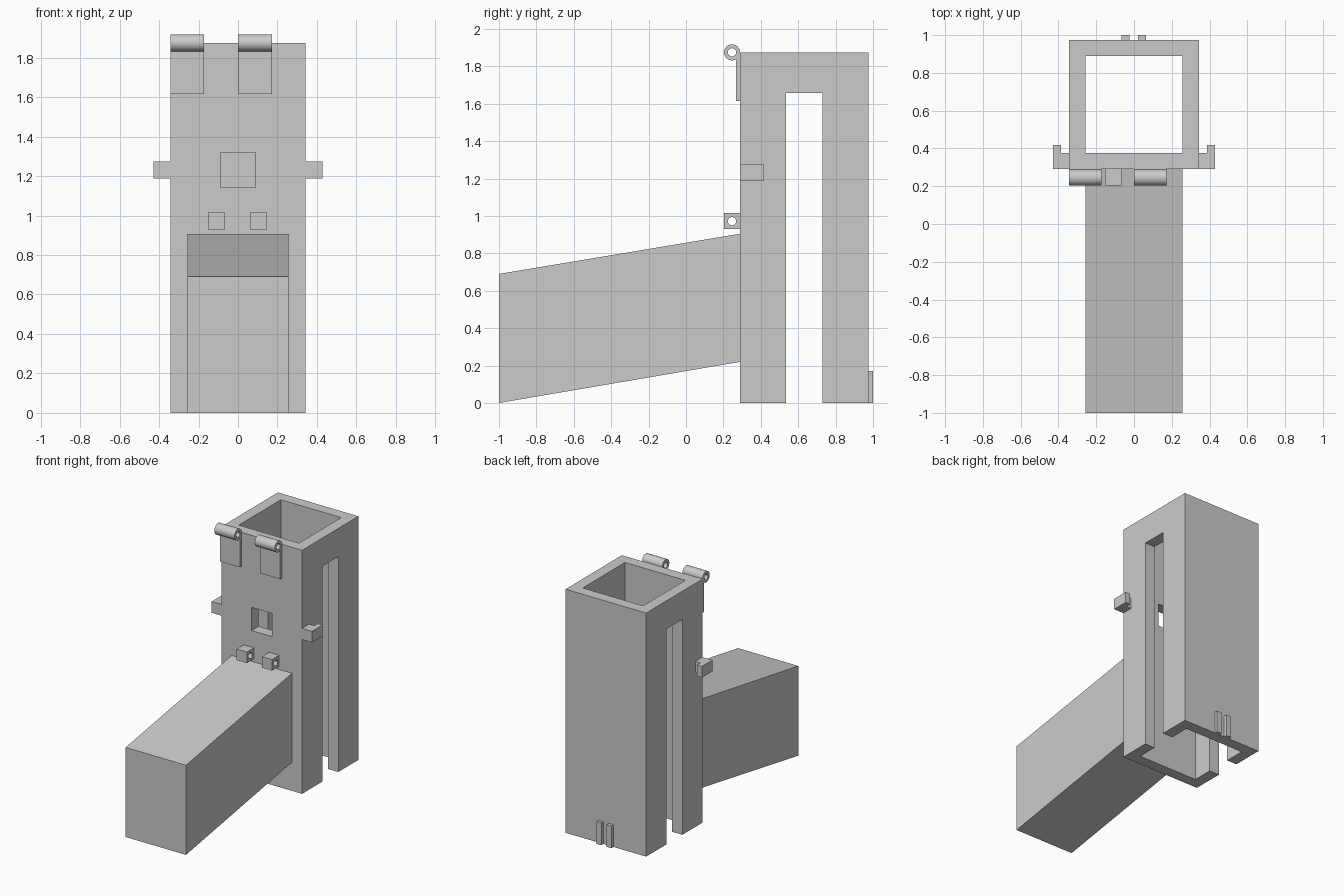
import bpy, bmesh, math

if "Cube" in bpy.data.objects:
    bpy.data.objects.remove(bpy.data.objects["Cube"])


def make(name, verts, faces):
    mesh = bpy.data.meshes.new(name)
    mesh.from_pydata(verts, [], faces)
    bm = bmesh.new()
    bm.from_mesh(mesh)
    bmesh.ops.recalc_face_normals(bm, faces=bm.faces)
    bm.to_mesh(mesh)
    bm.free()
    ob = bpy.data.objects.new(name, mesh)
    bpy.context.collection.objects.link(ob)
    return ob


def prism(name, profile, a, b, axis="x"):
    """Extrude a 2D profile: (y, z) along x, or (x, y) along z."""
    n = len(profile)
    place = (lambda p, t: (t, *p)) if axis == "x" else (lambda p, t: (*p, t))
    verts = [place(p, t) for t in (a, b) for p in profile]
    faces = [tuple(range(n)), tuple(range(n, 2 * n))]
    faces += [(i, (i + 1) % n, (i + 1) % n + n, i + n) for i in range(n)]
    return make(name, verts, faces)


def box(name, x, y, z):
    return prism(name, [(x[0], y[0]), (x[1], y[0]), (x[1], y[1]), (x[0], y[1])], *z, axis="z")


def circle(y, z, r, n=32):
    return [(y + r * math.cos(2 * math.pi * i / n), z + r * math.sin(2 * math.pi * i / n))
            for i in range(n)]


def cut(ob, cutter):
    cutter.hide_render = True
    mod = ob.modifiers.new("cut", "BOOLEAN")
    mod.operation, mod.solver, mod.object = "DIFFERENCE", "EXACT", cutter
    bpy.context.view_layer.objects.active = ob
    bpy.ops.object.modifier_apply(modifier=mod.name)
    bpy.data.objects.remove(cutter)


def smooth(ob):
    bpy.ops.object.select_all(action="DESELECT")
    ob.select_set(True)
    bpy.context.view_layer.objects.active = ob
    bpy.ops.object.shade_smooth_by_angle(angle=math.radians(30))


# Hollow tower with side slots and a front window
tower = box("tower", (-.343, .343), (.29, .975), (0, 1.875))
cut(tower, box("bore", (-.257, .257), (.376, .889), (-.1, 2)))
cut(tower, box("side_slots", (-.6, .6), (.535, .73), (-.1, 1.658)))
cut(tower, box("window", (-.088, .088), (.2, .45), (1.142, 1.32)))

# Slanted handle
prism("handle", [(-1, 0), (.29, .22), (.29, .905), (-1, .69)], -.257, .257)

# Hinge leaves and barrels
for side, x0 in (("left", -.343), ("right", 0)):
    x1 = x0 + .171
    box(f"hinge_leaf_{side}", (x0, x1), (.268, .29), (1.615, 1.875))
    barrel = prism(f"hinge_barrel_{side}", circle(.246, 1.875, .043), x0, x1)
    cut(barrel, prism("bore", circle(.246, 1.875, .022), x0 - .1, x1 + .1))
    smooth(barrel)

# Pierced lugs above the handle
for side, x0 in (("left", -.153), ("right", .062)):
    lug = box(f"lug_{side}", (x0, x0 + .086), (.203, .29), (.93, 1.015))
    cut(lug, prism("bore", circle(.246, .972, .022), x0 - .05, x0 + .15))
    smooth(lug)

# Side hooks
for side, s in (("left", -1), ("right", 1)):
    outline = [(.343, .29), (.428, .29), (.428, .418), (.386, .418), (.386, .376), (.343, .376)]
    prism(f"hook_{side}", [(s * x, y) for x, y in outline], 1.188, 1.274, axis="z")

# Small ribs on the back
for side, x0 in (("left", -.065), ("right", .021)):
    box(f"rib_{side}", (x0, x0 + .042), (.975, 1.0), (0, .171))
